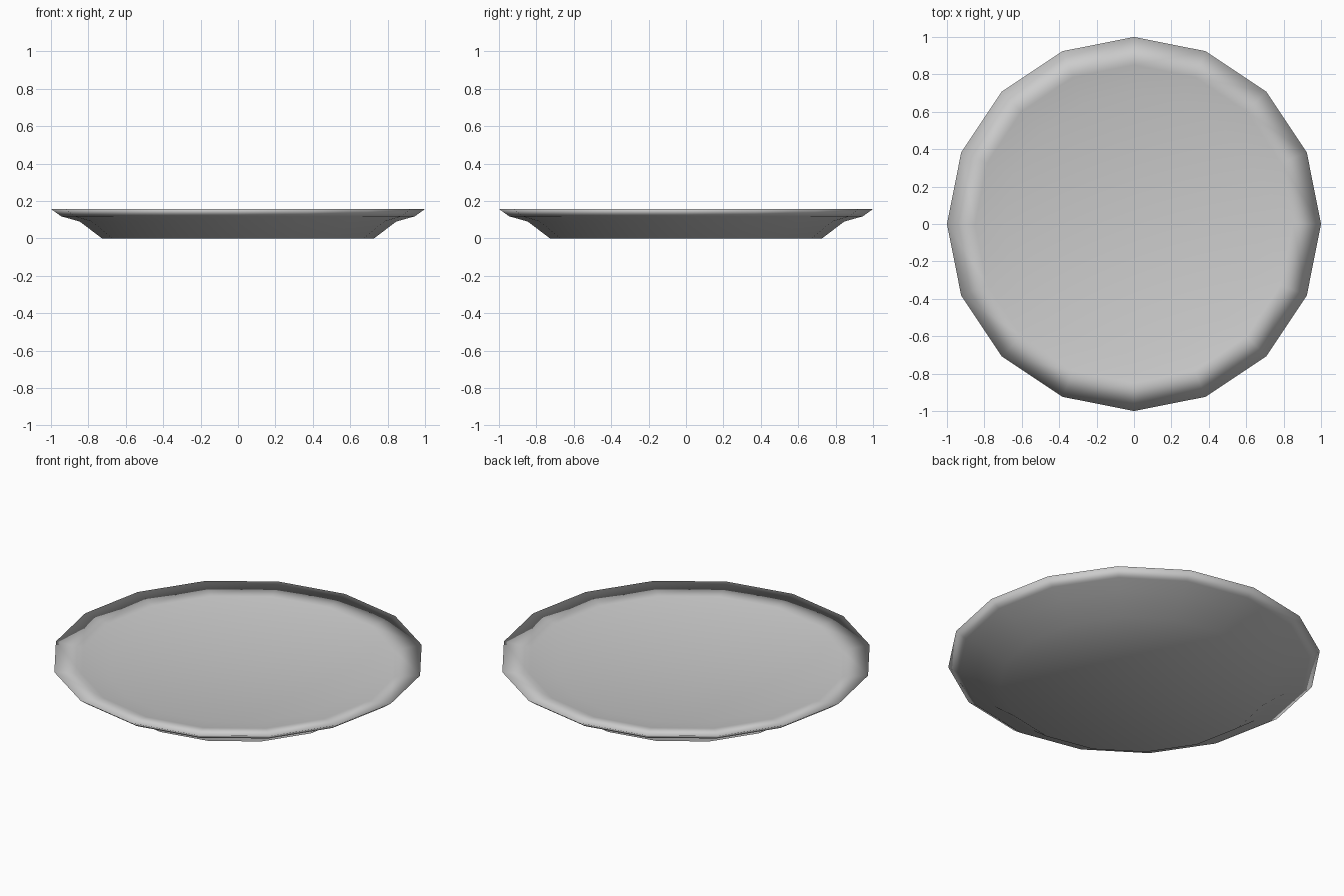
import bpy, bmesh, math

if "Cube" in bpy.data.objects:
    bpy.data.objects.remove(bpy.data.objects["Cube"])

SIDES = 16
# Closed cross-section (radius, height): underside out to the lip, back along the shallow top
under = [(0.727, 0.0), (0.846, 0.09), (0.945, 0.118)]
lip = [(1.0, 0.157)]
top = [(0.85, 0.135), (0.70, 0.1)]


def lathe(name, profile, z_first, z_last):
    """Spin a profile around z and close both ends with a centre fan."""
    bm = bmesh.new()
    rings = []
    for r, z in profile:
        rings.append([bm.verts.new((r * math.cos(a), r * math.sin(a), z))
                      for a in (2 * math.pi * i / SIDES for i in range(SIDES))])
    for a, b in zip(rings, rings[1:]):
        for i in range(SIDES):
            j = (i + 1) % SIDES
            bm.faces.new((a[i], a[j], b[j], b[i]))
    for ring, z in ((rings[0], z_first), (rings[-1], z_last)):
        centre = bm.verts.new((0, 0, z))
        for i in range(SIDES):
            bm.faces.new((centre, ring[i], ring[(i + 1) % SIDES]))
    bmesh.ops.recalc_face_normals(bm, faces=bm.faces)
    for f in bm.faces:
        f.smooth = True
    mesh = bpy.data.meshes.new(name)
    bm.to_mesh(mesh)
    bm.free()
    obj = bpy.data.objects.new(name, mesh)
    bpy.context.collection.objects.link(obj)
    return obj


# Dinner plate, fully smooth shaded
lathe("plate", under + lip + top, 0.0, 0.1)
